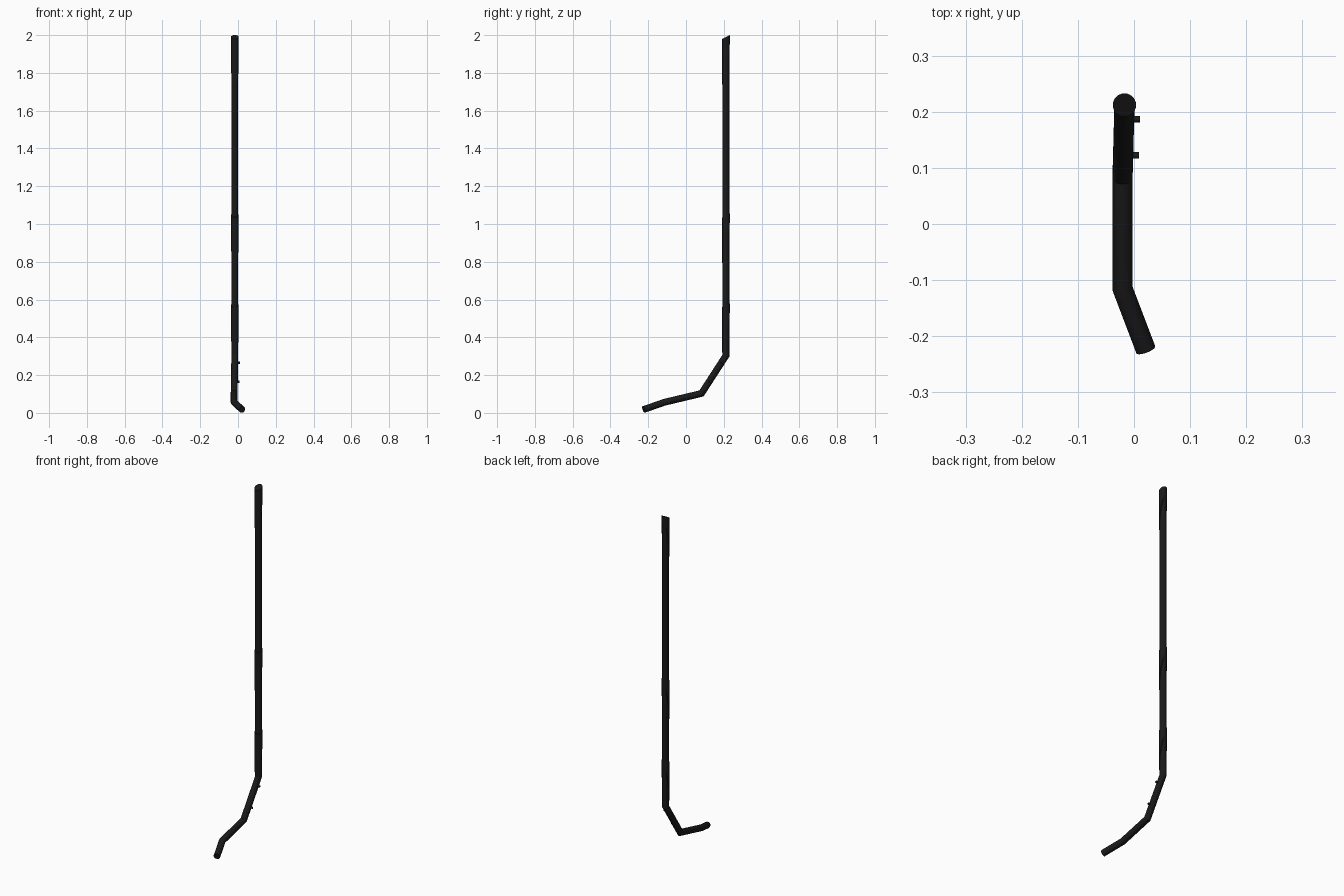
import bpy, bmesh, math
from mathutils import Vector

if "Cube" in bpy.data.objects:
    bpy.data.objects.remove(bpy.data.objects["Cube"])

black = bpy.data.materials.new("black")
black.diffuse_color = (0.01, 0.01, 0.01, 1)
black.use_nodes = True
black.node_tree.nodes["Principled BSDF"].inputs["Base Color"].default_value = black.diffuse_color


def tube(name, path, radius, start_normal=None, end_normal=None, sides=24):
    """Round tube with mitred corners and optional slanted end cuts."""
    pts = [Vector(p) for p in path]
    dirs = [(b - a).normalized() for a, b in zip(pts, pts[1:])]
    normals = [Vector(start_normal or dirs[0])]
    normals += [(a + b).normalized() for a, b in zip(dirs, dirs[1:])]
    normals.append(Vector(end_normal or dirs[-1]))
    bm = bmesh.new()
    # First ring is perpendicular, then slid along each segment to its cut plane
    u = dirs[0].orthogonal().normalized()
    v = dirs[0].cross(u)
    ring = []
    for i in range(sides):
        t = 2 * math.pi * i / sides
        ring.append(pts[0] + radius * (u * math.cos(t) + v * math.sin(t)))
    rings = []
    for i, (p, n) in enumerate(zip(pts, normals)):
        d = dirs[max(i - 1, 0)]
        ring = [c + d * ((p - c).dot(n) / d.dot(n)) for c in ring]
        rings.append([bm.verts.new(c) for c in ring])
    for a, b in zip(rings, rings[1:]):
        for i in range(sides):
            j = (i + 1) % sides
            bm.faces.new((a[i], a[j], b[j], b[i]))
    bm.faces.new(rings[0][::-1])
    bm.faces.new(rings[-1])
    bmesh.ops.recalc_face_normals(bm, faces=bm.faces)
    mesh = bpy.data.meshes.new(name)
    bm.to_mesh(mesh)
    bm.free()
    mesh.materials.append(black)
    obj = bpy.data.objects.new(name, mesh)
    bpy.context.collection.objects.link(obj)
    bpy.ops.object.select_all(action='DESELECT')
    obj.select_set(True)
    bpy.context.view_layer.objects.active = obj
    bpy.ops.object.shade_smooth_by_angle(angle=math.radians(25))
    return obj


PX, PY = -0.017, 0.212

# Bent shaft: long upright pole with a hooked foot
knee = Vector((PX, PY, 0.304))
ankle = Vector((-0.0205, 0.082, 0.103))
tube("shaft", [(PX, PY, 1.975), knee, ankle, (-0.0205, -0.115, 0.056),
               (0.021, -0.224, 0.018)], 0.018, start_normal=(0, -0.5, 1))

# Grip sleeves: slightly slanted top, steep slanted bottom
for name, top in (("top_grip", 1.99), ("middle_grip", 1.045), ("lower_grip", 0.57)):
    tube(name, [(PX, PY, top - 0.145), (PX, PY, top)], 0.0208,
         start_normal=(0, -5.3, 1), end_normal=(0, -0.5, 1))

# Side pegs on the lower bend
for i, z in enumerate((0.265, 0.165)):
    p = knee.lerp(ankle, (knee.z - z) / (knee.z - ankle.z))
    tube(f"side_peg_{i + 1}", [p, p + Vector((0.028, 0, 0))], 0.006, sides=12)
